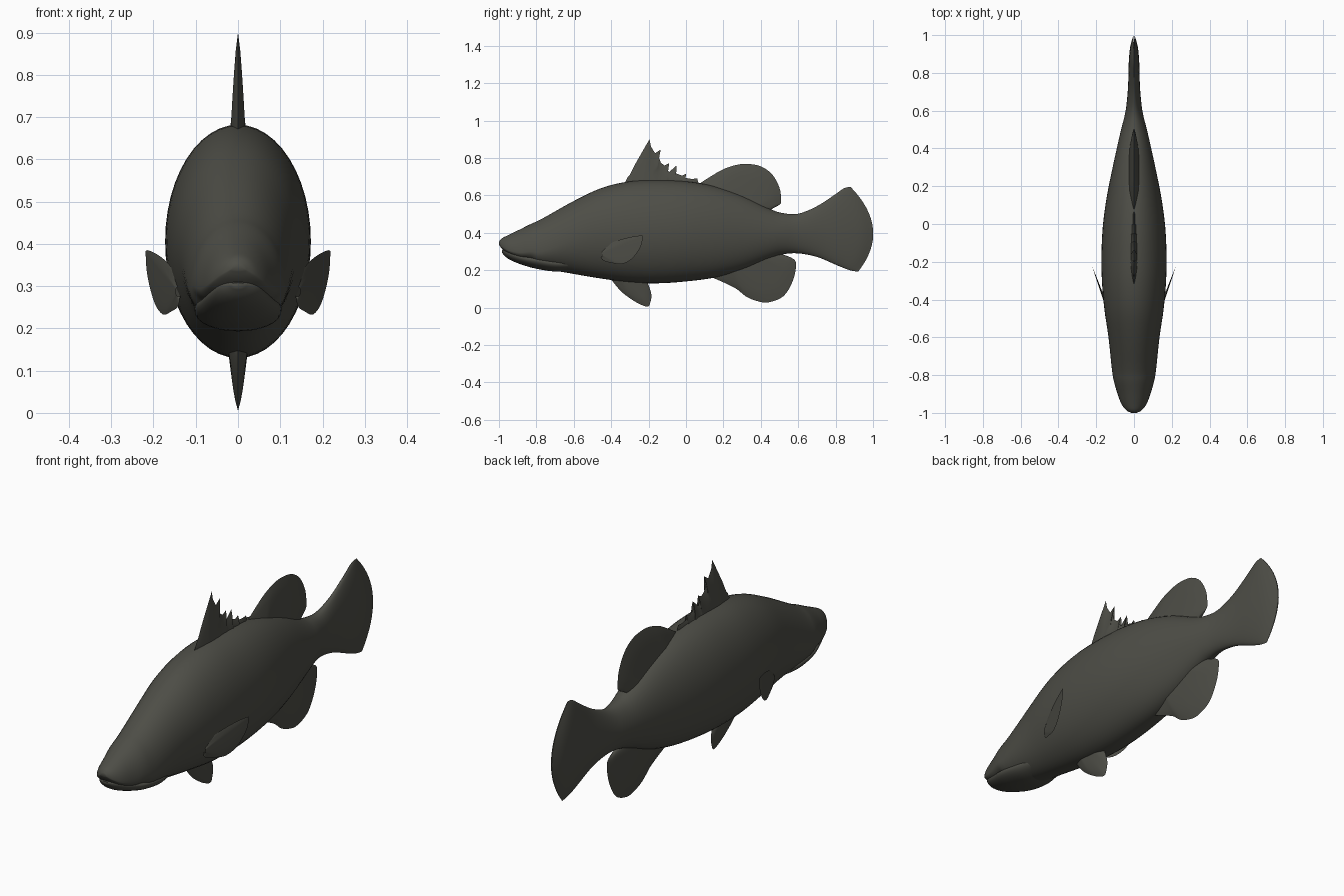
import bpy, bmesh, math

if "Cube" in bpy.data.objects:
    bpy.data.objects.remove(bpy.data.objects["Cube"])

skin = bpy.data.materials.new("dark_olive_grey")
skin.diffuse_color = (0.075, 0.075, 0.062, 1)
skin.use_nodes = True
skin.node_tree.nodes["Principled BSDF"].inputs["Base Color"].default_value = skin.diffuse_color


def spline(rows, steps):
    """Catmull-Rom through rows of any width."""
    p = [rows[0]] + list(rows) + [rows[-1]]
    out = []
    for i in range(1, len(p) - 2):
        for s in range(steps):
            t = s / steps
            out.append([0.5 * (2 * b + (c - a) * t + (2 * a - 5 * b + 4 * c - d) * t * t
                               + (3 * b - a - 3 * c + d) * t ** 3)
                        for a, b, c, d in zip(p[i - 1], p[i], p[i + 1], p[i + 2])])
    out.append(list(rows[-1]))
    return out


def finish(name, bm):
    bmesh.ops.remove_doubles(bm, verts=bm.verts, dist=0.0004)
    bmesh.ops.recalc_face_normals(bm, faces=bm.faces)
    me = bpy.data.meshes.new(name)
    bm.to_mesh(me)
    bm.free()
    me.materials.append(skin)
    ob = bpy.data.objects.new(name, me)
    bpy.context.collection.objects.link(ob)
    bpy.ops.object.select_all(action='DESELECT')
    ob.select_set(True)
    bpy.context.view_layer.objects.active = ob
    bpy.ops.object.shade_smooth_by_angle(angle=math.radians(50))
    return ob


def loft(name, rows, centre, sides=48, steps=4):
    """Rings of (y, top, bottom, half width); the tail end bows backwards."""
    bm = bmesh.new()
    rings = []
    for y, zt, zb, w in spline(rows, steps):
        zc = centre(y, zt, zb)
        bow = max(0, (y - 0.55) / 0.35) ** 2
        ring = []
        for i in range(sides):
            a = 2 * math.pi * i / sides
            s = math.sin(a)
            z = zc + s * ((zt - zc) if s > 0 else (zc - zb))
            yy = y + bow * (0.1 * (1 - s * s) - 0.02 * s)
            ring.append(bm.verts.new((max(w, 0.002) * math.cos(a), yy, z)))
        rings.append(ring)
    for r, q in zip(rings, rings[1:]):
        for i in range(sides):
            j = (i + 1) % sides
            bm.faces.new((r[i], r[j], q[j], q[i]))
    bm.faces.new(rings[0])
    bm.faces.new(rings[-1])
    return finish(name, bm)


def fin(name, outline, base, thick, steps=4, place=lambda x, y, z: (x, y, z)):
    """Two-sided fin swept from a base line to its outline, thin at the rim."""
    edge = spline(outline, steps) if steps > 1 else outline
    n, layers = len(edge) - 1, 6
    bm = bmesh.new()
    for side in (1, -1):
        grid = []
        for i, (y, z) in enumerate(edge):
            u = i / n
            by, bz = [a + (b - a) * u for a, b in zip(*base)]
            round_off = min(1, 4 * u, 4 * (1 - u)) ** 0.5
            col = []
            for k in range(layers + 1):
                t = k / layers
                x = side * thick * (1 - t) ** 0.7 * round_off
                col.append(bm.verts.new(place(x, by + (y - by) * t, bz + (z - bz) * t)))
            grid.append(col)
        for c, d in zip(grid, grid[1:]):
            for k in range(layers):
                bm.faces.new((c[k], c[k + 1], d[k + 1], d[k]))
    return finish(name, bm)


# Body and tail in one loft; the snout is cut off below at the mouth line
def body_centre(y, zt, zb):
    k = min(1, max(0, (y + 1) / 0.5))
    k = k * k * (3 - 2 * k)
    return zb + (zt - zb) * (0.2 + 0.3 * k)


loft("body", [
    (-1.0, .352, .338, .015), (-.985, .37, .315, .042), (-.95, .388, .285, .068),
    (-.89, .417, .256, .09), (-.83, .447, .243, .107), (-.77, .475, .212, .117),
    (-.6, .57, .18, .135), (-.45, .64, .155, .157), (-.3, .675, .135, .17),
    (-.15, .682, .13, .172), (0, .675, .14, .164), (.15, .65, .16, .143),
    (.3, .60, .20, .113), (.45, .527, .262, .08), (.52, .505, .285, .063),
    (.6, .502, .29, .044), (.7, .54, .27, .032), (.8, .60, .225, .028),
    (.86, .638, .2, .02), (.9, .645, .192, .002)], body_centre)

# Lower jaw tucked under the upper lip
loft("lower_jaw", [
    (-.985, .308, .296, .015), (-.965, .312, .272, .045), (-.93, .30, .25, .066),
    (-.87, .285, .227, .086), (-.8, .275, .208, .102), (-.7, .26, .193, .1),
    (-.6, .25, .2, .08)], lambda y, zt, zb: zt - (zt - zb) * 0.35, sides=32)

# Spiny front dorsal fin
fin("spiny_dorsal_fin", [
    (-.325, .67), (-.31, .70), (-.30, .71), (-.27, .77), (-.23, .84), (-.195, .9), (-.187, .86),
    (-.165, .825), (-.135, .845), (-.147, .81), (-.135, .775), (-.115, .76), (-.09, .772),
    (-.105, .74), (-.09, .725), (-.05, .76), (-.06, .72), (-.02, .705), (0, .715), (-.015, .695),
    (.03, .688), (.06, .69), (.07, .655)],
    ((-.31, .64), (.06, .63)), .02, steps=1)

# Soft rear dorsal fin
fin("soft_dorsal_fin", [
    (.06, .655), (.13, .70), (.2, .74), (.27, .763), (.33, .768), (.4, .755), (.46, .713),
    (.5, .64), (.508, .575), (.5, .55), (.45, .525)],
    ((.08, .63), (.44, .50)), .03)

# Anal fin
fin("anal_fin", [
    (.13, .165), (.2, .135), (.27, .10), (.32, .06), (.38, .035), (.44, .028), (.52, .06),
    (.57, .14), (.588, .22), (.575, .26), (.5, .29)],
    ((.17, .19), (.48, .30)), .03)

# Pelvic fin
fin("pelvic_fin", [
    (-.4, .15), (-.35, .09), (-.3, .05), (-.25, .02), (-.205, .005), (-.19, .03),
    (-.185, .07), (-.2, .12), (-.21, .14)],
    ((-.39, .16), (-.22, .15)), .024)

# Pair of pectoral fins leaning away from the body
for side, label in ((1, "left"), (-1, "right")):
    fin(label + "_pectoral_fin", [
        (-.455, .305), (-.4, .345), (-.32, .372), (-.24, .385), (-.232, .37), (-.245, .32),
        (-.29, .26), (-.345, .233), (-.4, .24), (-.44, .25), (-.455, .265)],
        ((-.45, .30), (-.45, .275)), .007,
        place=lambda x, y, z: (side * (.138 + x + (y + .455) * .36), y, z))
